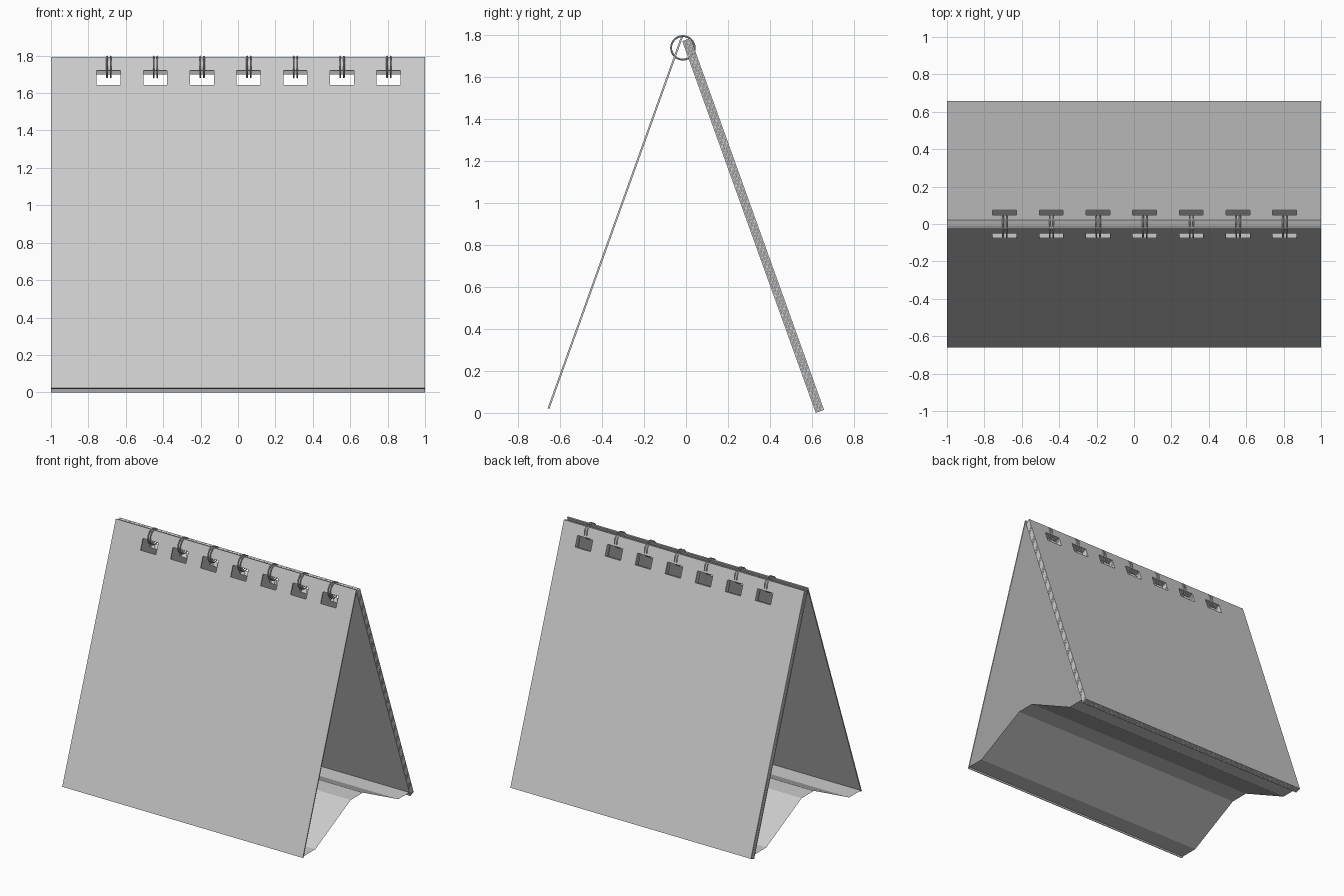
import bpy, bmesh, math
from mathutils import Vector

if "Cube" in bpy.data.objects:
    bpy.data.objects.remove(bpy.data.objects["Cube"])

HOLES = [-0.692 + 0.2495 * i for i in range(7)]
HALF = 0.064
ANGLE = math.radians(19.75)
LENGTH = 1.882


def finish(bm, name):
    me = bpy.data.meshes.new(name)
    bm.to_mesh(me)
    bm.free()
    ob = bpy.data.objects.new(name, me)
    bpy.context.collection.objects.link(ob)
    return ob


def sheet(name, bottom, side, thickness):
    """Leaning punched sheet; bottom is the inner lower edge, side is -1 front / +1 back."""
    up = Vector((0, -side * math.sin(ANGLE), math.cos(ANGLE)))
    out = Vector((0, side * math.cos(ANGLE), math.sin(ANGLE)))
    xs = [-1] + [c + s * HALF for c in HOLES for s in (-1, 1)] + [1]
    vs = [0, LENGTH - 0.16, LENGTH - 0.077, LENGTH]
    bm = bmesh.new()
    grid = [[bm.verts.new(bottom + up * v + Vector((x, 0, 0))) for x in xs] for v in vs]
    for r in range(3):
        for c in range(len(xs) - 1):
            if r == 1 and c % 2 == 1:
                continue  # punched hole
            bm.faces.new((grid[r][c], grid[r][c + 1], grid[r + 1][c + 1], grid[r + 1][c]))
    ext = bmesh.ops.extrude_face_region(bm, geom=bm.faces[:], use_keep_orig=True)
    verts = [g for g in ext["geom"] if isinstance(g, bmesh.types.BMVert)]
    bmesh.ops.translate(bm, verts=verts, vec=out * thickness)
    bmesh.ops.recalc_face_normals(bm, faces=bm.faces[:])
    return finish(bm, name)


# Front board
sheet("front_board", Vector((0, -0.651, 0.019)), -1, 0.009)

# Back stack: pages hanging against each other
out = Vector((0, math.cos(ANGLE), math.sin(ANGLE)))
for i in range(5):
    name = "back_board" if i == 0 else f"page_{i}"
    sheet(name, Vector((0, 0.618, 0.0)) + out * 0.0086 * i, 1, 0.008)

# Folded base strip
profile = [(-0.655, 0.03), (-0.51, 0.03), (-0.09, 0.24), (0.055, 0.24), (0.475, 0.03), (0.62, 0.03)]
bm = bmesh.new()
rows = [[bm.verts.new((x, y, z)) for x in (-1, 1)] for y, z in profile]
for a, b in zip(rows, rows[1:]):
    bm.faces.new((a[0], a[1], b[1], b[0]))
finish(bm, "folded_base")

# Twin wire rings through every hole
for i, c in enumerate(HOLES):
    for side, dx in (("left", -0.008), ("right", 0.011)):
        bpy.ops.mesh.primitive_torus_add(
            major_radius=0.056, minor_radius=0.0045, major_segments=32, minor_segments=8,
            location=(c + dx, -0.015, 1.7395), rotation=(0, math.pi / 2, 0))
        ring = bpy.context.object
        ring.name = f"wire_ring_{i + 1}_{side}"
        bpy.ops.object.shade_smooth_by_angle()
